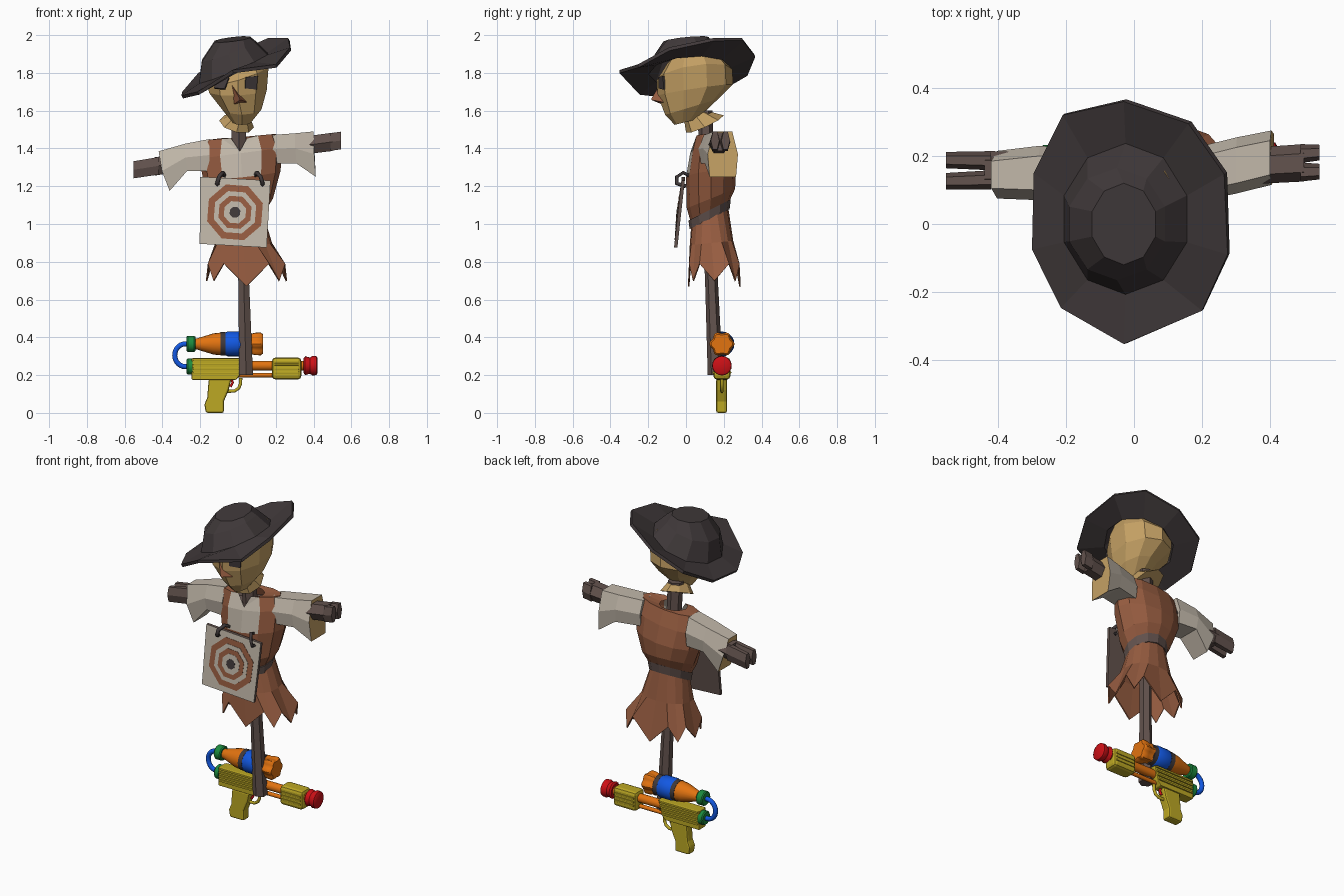
import bpy, bmesh, math
from mathutils import Vector
from mathutils.bvhtree import BVHTree

if "Cube" in bpy.data.objects:
    bpy.data.objects.remove(bpy.data.objects["Cube"])


def srgb(r, g, b):
    return tuple(((c / 255 + 0.055) / 1.055) ** 2.4 for c in (r, g, b)) + (1,)


MATS = {}
for mname, rgb in dict(wood=(98, 82, 77), rust_cloth=(150, 92, 64), straw=(196, 160, 100),
                       pale_cloth=(192, 182, 168), charcoal=(64, 57, 58), yellow=(188, 168, 36),
                       orange=(226, 115, 16), blue=(18, 88, 226), red=(205, 16, 22),
                       green=(28, 138, 62)).items():
    MATS[mname] = bpy.data.materials.new(mname)
    MATS[mname].diffuse_color = srgb(*rgb)


def loft(name, rings, mat, caps=(True, True), smooth=False, second=None, rule=None, solid=0):
    """Skin a list of rings; faces where rule(face) holds get the second material."""
    bm = bmesh.new()
    vs = [[bm.verts.new(p) for p in r] for r in rings]
    n = len(vs[0])
    for a, b in zip(vs, vs[1:]):
        for i in range(n):
            j = (i + 1) % n
            bm.faces.new((a[i], a[j], b[j], b[i]))
    if caps[0]:
        bm.faces.new(vs[0][::-1])
    if caps[1]:
        bm.faces.new(vs[-1])
    bmesh.ops.recalc_face_normals(bm, faces=bm.faces)
    if rule:
        for f in bm.faces:
            f.material_index = int(rule(f))
    me = bpy.data.meshes.new(name)
    bm.to_mesh(me)
    bm.free()
    ob = bpy.data.objects.new(name, me)
    bpy.context.collection.objects.link(ob)
    for m in (mat, second):
        if m:
            me.materials.append(MATS[m])
    if solid:
        md = ob.modifiers.new("thickness", "SOLIDIFY")
        md.thickness = solid
    if smooth:
        bpy.ops.object.select_all(action='DESELECT')
        ob.select_set(True)
        bpy.context.view_layer.objects.active = ob
        bpy.ops.object.shade_smooth_by_angle(angle=math.radians(38))
    return ob


def flat_ring(cx, cy, z, rx, ry, n, sx=0, sy=0, power=1):
    """Ring round the z axis, first point at the front, tilted by slopes sx and sy."""
    out = []
    for k in range(n):
        a = -math.pi / 2 + math.tau * k / n
        dx, dy = (math.copysign(abs(t) ** power, t) * r if abs(t) > 1e-6 else 0
                  for t, r in ((math.cos(a), rx), (math.sin(a), ry)))
        out.append([cx + dx, cy + dy, z + sx * dx + sy * dy])
    return out


def side_ring(x, y, z, ry, rz, n, lobes=0):
    """Ring round the x axis."""
    out = []
    for k in range(n):
        a = math.tau * k / n
        f = 1 + 0.1 * math.cos(lobes * a) if lobes else 1
        out.append((x, y + ry * f * math.cos(a), z + rz * f * math.sin(a)))
    return out


def lathe(name, prof, z, mat, n=20, lobes=0):
    return loft(name, [side_ring(x, 0.19, z, r, r, n, lobes) for x, r in prof], mat, smooth=True)


def extrude(name, pts, y0, y1, mat, bevel=0.005):
    ob = loft(name, [[(x, y, z) for x, z in pts] for y in (y0, y1)], mat)
    md = ob.modifiers.new("bevel", "BEVEL")
    md.width, md.segments = bevel, 2
    return ob


def box(name, x0, x1, y0, y1, z0, z1, mat, bevel=0.005):
    return extrude(name, [(x0, z0), (x1, z0), (x1, z1), (x0, z1)], y0, y1, mat, bevel)


def tube(name, pts, r, mat, res=3):
    cu = bpy.data.curves.new(name, "CURVE")
    cu.dimensions, cu.bevel_depth, cu.bevel_resolution, cu.use_fill_caps = "3D", r, res, True
    sp = cu.splines.new("POLY")
    sp.points.add(len(pts) - 1)
    for p, q in zip(sp.points, pts):
        p.co = (*q, 1)
    cu.materials.append(MATS[mat])
    ob = bpy.data.objects.new(name, cu)
    bpy.context.collection.objects.link(ob)


# Wooden post and forked crossbar
loft("post", [flat_ring(.043, .155, .2, .042, .04, 6), flat_ring(.03, .135, .7, .033, .034, 6),
              flat_ring(0, .1, 1.6, .046, .04, 6)], "wood")
loft("crossbar", [side_ring(-.44, .16, 1.305, .055, .056, 6), side_ring(0, .15, 1.37, .05, .05, 6),
                  side_ring(.5, .18, 1.435, .055, .056, 6)], "wood")
for i, s in enumerate((-1, 1)):
    loft(f"left_prong_{i}", [side_ring(-.42, .158 + s * .028, 1.308, .028, .054, 6),
                             side_ring(-.553, .157 + s * .031, 1.287, .024, .052, 6)], "wood")
    loft(f"right_prong_{i}", [side_ring(.49, .18 + s * .027, 1.434, .028, .054, 6),
                              side_ring(.545, .182 + s * .028, 1.442, .023, .054, 6)], "wood")


# Sleeves: ring from top x,z, middle x, bottom x,z and y range
def cuff(xt, zt, xb, zb, y0, y1):
    xm, zm, w = (xt + xb) / 2 + (xt - xb) * .2, (zt + zb) / 2, .01
    return [(xt, y0 + .02, zt), (xt, y1 - .02, zt), (xm, y1 + w, zm),
            (xb, y1, zb), (xb, y0, zb), (xm, y0 - w, zm)]


loft("left_sleeve", [cuff(-.15, 1.45, -.15, 1.28, .07, .21), cuff(-.28, 1.425, -.27, 1.28, .08, .22),
                     cuff(-.42, 1.385, -.362, 1.175, .085, .205)], "pale_cloth",
     second="straw", rule=lambda f: f.normal.x < -.75)
loft("right_sleeve", [cuff(.16, 1.47, .16, 1.32, .07, .21), cuff(.3, 1.48, .31, 1.32, .1, .245),
                      cuff(.40, 1.49, .412, 1.25, .125, .265)], "pale_cloth",
     second="straw", rule=lambda f: f.normal.x > .75)

# Tunic with pale shirt showing at the open neck
top = flat_ring(.01, .125, 1.46, .19, .08, 12, .09)
neck = flat_ring(.005, .115, 1.455, .085, .065, 12)
top[0][2], neck[0][2] = 1.385, 1.375
loft("tunic", [flat_ring(.02, .125, 1.06, .12, .1, 12, 0, .5),
               flat_ring(.02, .132, 1.135, .165, .128, 12, 0, .4),
               flat_ring(.02, .132, 1.26, .205, .132, 12, .1, .1),
               flat_ring(.015, .13, 1.375, .22, .108, 12, .13), top, neck],
     "rust_cloth", caps=(True, False), second="pale_cloth",
     rule=lambda f: f.calc_center_median().z > 1.27 and f.calc_center_median().y < .11
     and abs(f.calc_center_median().x - .012) < .075)
loft("belt", [flat_ring(.02, .125, 1.025, .122, .106, 12, 0, .5),
              flat_ring(.02, .125, 1.075, .132, .112, 12, 0, .5)], "wood")

# Ragged skirt with pointed hem
hem = flat_ring(.045, .15, .70, .215, .14, 16, power=.6)
for k in range(1, 16, 2):
    hem[k][2] = .79
for k in (0, 8):
    hem[k][2] = .67
loft("skirt", [flat_ring(.02, .125, 1.05, .115, .097, 16, 0, .5),
               flat_ring(.03, .135, .9, .15, .115, 16, 0, .1, .8), hem],
     "rust_cloth", caps=(True, False), solid=.008)


# Target board, leaning; front y follows height
def board_point(x, z, off):
    return (x, -.063 + .11 * (z - .88) + off, z)


corners = [(-.2, 1.25), (.172, 1.23), (.152, .875), (-.203, .895)]
loft("target_board", [[board_point(x, z, o) for x, z in corners] for o in (0, .018)], "wood",
     second="pale_cloth", rule=lambda f: f.normal.y < -.8)
for i, (r, m) in enumerate(((.155, "rust_cloth"), (.118, "pale_cloth"), (.092, "rust_cloth"),
                            (.062, "pale_cloth"), (.03, "charcoal"))):
    pts = [(-.016 + r * math.cos(math.tau * (k + .4) / 8), 1.062 + r * math.sin(math.tau * (k + .4) / 8))
           for k in range(8)]
    loft(f"target_ring_{i}", [[board_point(x, z, o) for x, z in pts] for o in (-.0015 * (i + 1), .002)], m)
for i, (x, s) in enumerate(((-.1, 1), (.12, -1))):
    tube(f"board_tie_{i}", [(x - .01 * s, .0, 1.2), (x - .01 * s, -.05, 1.215), (x, -.048, 1.25),
                            (x + .02 * s, -.015, 1.272), (x + .03 * s, .03, 1.25)], .011, "charcoal", 0)

# Sack head with gathered neck
head = loft("head", [flat_ring(.02, .0, 1.54, .05, .06, 10, 0, .25),
                     flat_ring(.02, .03, 1.62, .11, .14, 10, 0, .3),
                     flat_ring(0, .05, 1.71, .16, .2, 10, .05, .15),
                     flat_ring(0, .045, 1.79, .17, .2, 10, .3, .15),
                     flat_ring(.02, .04, 1.87, .12, .14, 10, .35, .15)], "straw")
loft("sack_neck", [flat_ring(.01, .05, 1.575, .05, .06, 8, 0, .4),
                   flat_ring(-.008, .1, 1.53, .092, .1, 8, -.2, .45)], "straw", solid=.008)

# Eyes laid on the face surface
bm = bmesh.new()
bm.from_mesh(head.data)
tree = BVHTree.FromBMesh(bm)
for side, x, z in (("left", -.085, 1.742), ("right", .07, 1.748)):
    loc, nor, _, _ = tree.ray_cast(Vector((x, -1, z)), Vector((0, 1, 0)))
    u = nor.cross(Vector((0, 0, -1))).normalized()
    v = u.cross(nor)
    square = [(-.034, -.03), (.034, -.036), (.03, .036), (-.036, .03)]
    loft(f"{side}_eye", [[loc + u * a + v * b + nor * o for a, b in square] for o in (-.002, .007)], "charcoal")
bm.free()

# Nose
tip = (.012, -.182, 1.66)
loft("nose", [[(-.032, -.14, 1.735), (-.02, -.13, 1.635), (.048, -.12, 1.645)],
              [(tip[0] + d, tip[1], tip[2] + e) for d, e in ((-.004, .006), (-.003, -.004), (.005, -.003))]],
     "rust_cloth")

# Battered hat: ten-sided curled brim and tilted crown
brim = [(-.03, -.353, 1.815), (.2, -.255, 1.845), (.275, -.09, 1.935), (.265, .147, 1.985),
        (.16, .295, 1.985), (-.03, .36, 1.9), (-.21, .32, 1.80), (-.295, .15, 1.70),
        (-.3, -.075, 1.68), (-.215, -.247, 1.70)]
loft("hat", [brim, flat_ring(-.025, .015, 1.825, .19, .222, 10, .42, .08),
             flat_ring(-.05, .0, 1.915, .148, .165, 10, .36, .1),
             flat_ring(-.03, .0, 1.978, .098, .12, 10, .12, .1)],
     "charcoal", caps=(False, True), solid=.018)

# Water blaster: body, ribs, grip, guard and trigger
extrude("blaster_body", [(-.245, .175), (-.01, .175), (.01, .2), (.035, .29), (-.245, .29)], .158, .222, "yellow")
for i in range(4):
    z = .205 + i * .024
    box(f"body_rib_{i}", -.238, .008 + i * .006, .15, .23, z, z + .012, "yellow", .003)
extrude("pistol_grip", [(-.155, .18), (-.163, .08), (-.178, .045), (-.17, 0), (-.075, 0), (-.075, .06),
                        (-.05, .12), (-.035, .18)], .16, .217, "yellow", .01)
tube("trigger_guard", [(-.055, .19, .115), (-.02, .19, .115), (.003, .19, .13), (.014, .19, .155),
                       (.014, .19, .185)], .009, "yellow")
tube("trigger", [(-.035, .19, .18), (-.028, .19, .16), (-.04, .19, .138)], .007, "red")

# Barrel, pump handle and nozzle
lathe("barrel", [(.0, .026), (.36, .026)], .25, "orange")
lathe("pump_rod", [(-.01, .012), (.2, .012)], .2, "orange", 12)
box("pump_handle", .18, .335, .145, .235, .177, .293, "yellow", .018)
for i in range(3):
    box(f"pump_rib_{i}", .192, .323, .14, .24, .208 + i * .022, .219 + i * .022, "yellow", .003)
lathe("nozzle", [(.348, .04), (.356, .05), (.38, .043), (.395, .052), (.415, .05), (.422, .038)], .25, "red")

# Water tank
TANK = .365
lathe("tank_cone", [(-.24, .026), (-.215, .03), (-.13, .056), (-.09, .06)], TANK, "orange")
lathe("tank_front_band", [(-.092, .062), (-.065, .062)], TANK, "charcoal")
lathe("tank_middle", [(-.067, .06), (-.055, .066), (.015, .066), (.028, .06)], TANK, "blue")
lathe("tank_back_band", [(.026, .062), (.055, .062)], TANK, "charcoal")
lathe("tank_end", [(.053, .058), (.075, .056), (.09, .06), (.12, .061), (.132, .052)], TANK, "orange", 36, 6)

# Hose and its green couplings
lathe("upper_coupling", [(-.272, .038), (-.266, .043), (-.232, .043), (-.226, .038)], TANK, "green")
lathe("lower_coupling", [(-.272, .036), (-.266, .042), (-.24, .042)], .245, "green")
arc = [(-.28 - .055 * math.sin(math.pi * k / 14), .19, .305 + .06 * math.cos(math.pi * k / 14)) for k in range(15)]
tube("hose", [(-.26, .19, TANK)] + arc + [(-.26, .19, .245)], .014, "blue")

for m in bpy.data.materials:
    if m.users and not m.is_grease_pencil:
        m.use_nodes = True
        m.node_tree.nodes["Principled BSDF"].inputs["Base Color"].default_value = m.diffuse_color
